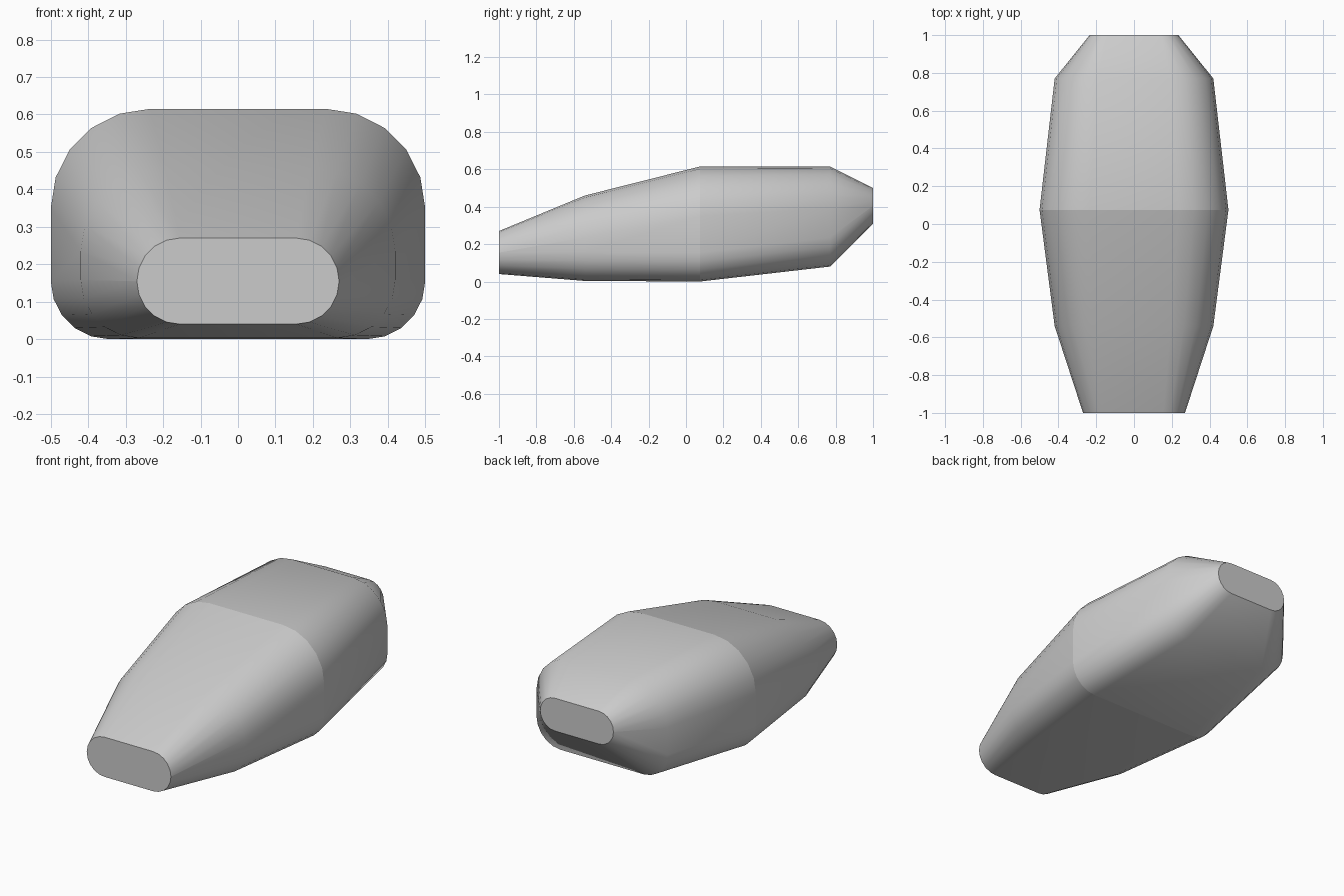
import bpy, bmesh
from math import sin, cos, pi

if "Cube" in bpy.data.objects:
    bpy.data.objects.remove(bpy.data.objects["Cube"])

SEG = 5  # segments per rounded corner

# Cross-sections: y, half width, bottom z, top z, bottom radius, top radius
SECTIONS = [
    (-1.0, 0.27, 0.04, 0.27, 0.114, 0.115),
    (-0.54, 0.42, 0.003, 0.46, 0.155, 0.225),
    (0.075, 0.50, 0.0, 0.615, 0.155, 0.265),
    (0.77, 0.42, 0.08, 0.615, 0.155, 0.225),
    (1.0, 0.235, 0.31, 0.50, 0.094, 0.095),
]
CREASED = (0, 2, 4)  # end caps and the crease around the middle


def rounded_ring(bm, y, hw, z0, z1, rb, rt):
    """Rounded rectangle with separate bottom and top corner radii."""
    corners = [(hw - rb, z0 + rb, rb, -pi / 2), (hw - rt, z1 - rt, rt, 0),
               (rt - hw, z1 - rt, rt, pi / 2), (rb - hw, z0 + rb, rb, pi)]
    ring = []
    for cx, cz, r, start in corners:
        for i in range(SEG + 1):
            a = start + i / SEG * pi / 2
            ring.append(bm.verts.new((cx + r * cos(a), y, cz + r * sin(a))))
    return ring


# Lofted pod body
bm = bmesh.new()
rings = [rounded_ring(bm, *s) for s in SECTIONS]
n = len(rings[0])
for a, b in zip(rings, rings[1:]):
    for i in range(n):
        j = (i + 1) % n
        bm.faces.new((a[i], a[j], b[j], b[i])).smooth = True

# Flat end caps
bm.faces.new(rings[0])
bm.faces.new(rings[-1])
bmesh.ops.recalc_face_normals(bm, faces=bm.faces)

# Sharp rings at the ends and the middle crease
for k in CREASED:
    for i in range(n):
        bm.edges.get((rings[k][i], rings[k][(i + 1) % n])).smooth = False

mesh = bpy.data.meshes.new("pod_body")
bm.to_mesh(mesh)
bm.free()
bpy.context.collection.objects.link(bpy.data.objects.new("pod_body", mesh))
